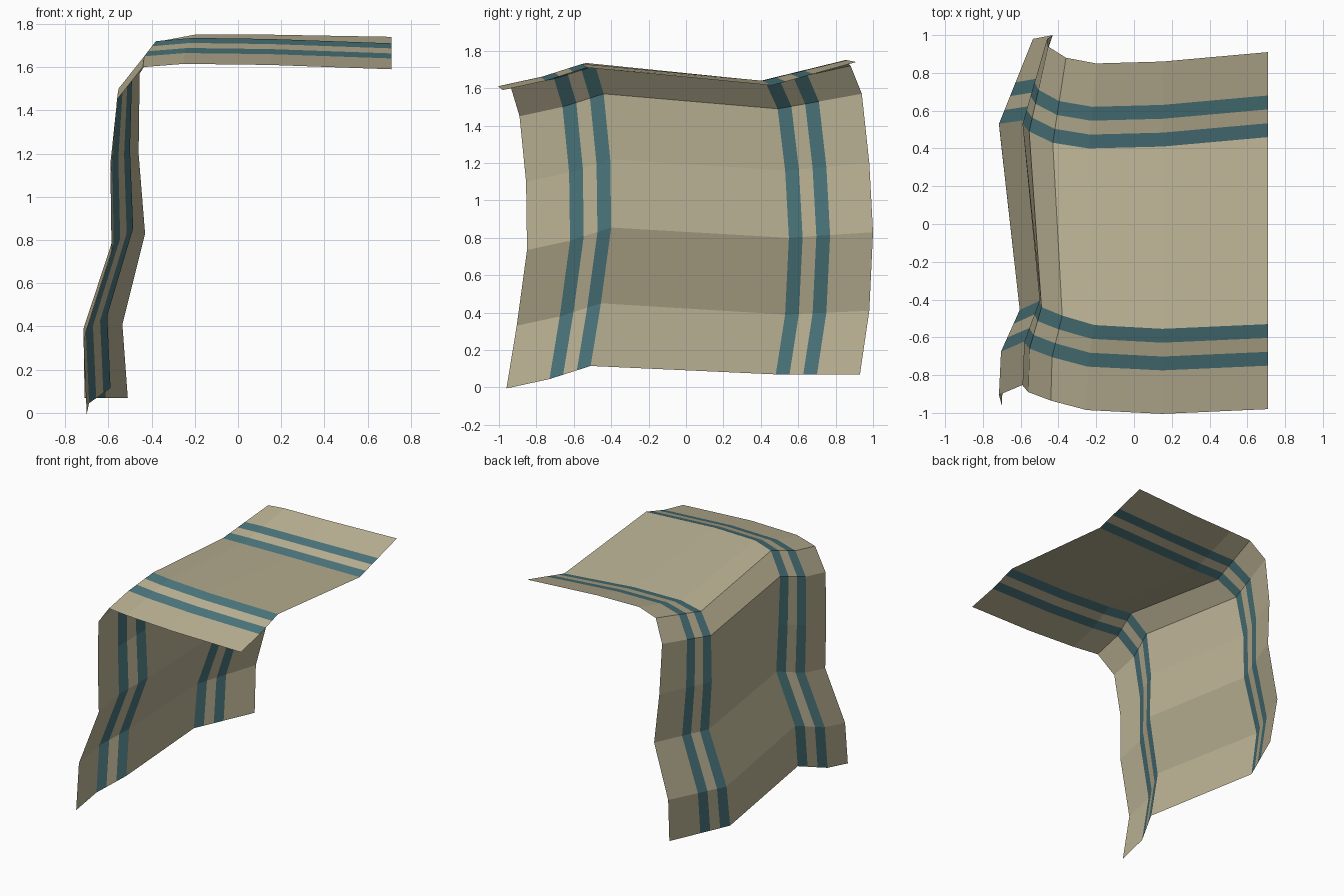
import bpy
import bmesh
from mathutils import Vector

cube = bpy.data.objects.get("Cube")
if cube:
    bpy.data.objects.remove(cube, do_unlink=True)


def make_material(name, color):
    mat = bpy.data.materials.new(name)
    mat.use_nodes = True
    mat.diffuse_color = (*color, 1)
    mat.node_tree.nodes["Principled BSDF"].inputs["Base Color"].default_value = (*color, 1)
    return mat


linen = make_material("beige linen", (0.50, 0.45, 0.30))
teal = make_material("teal stripe", (0.07, 0.18, 0.20))

# Two long creases of the cloth, from the free top end down to the hem:
# front crease, back crease, (front flap lean, back flap lean, back flap rise)
rows = [
    ((0.71, -0.53, 1.71), (0.71, 0.46, 1.615), (0, 0, 0.125)),
    ((0.15, -0.555, 1.73), (0.15, 0.41, 1.64), (0, 0, 0.11)),
    ((-0.21, -0.535, 1.735), (-0.24, 0.40, 1.64), (-0.04, 0.04, 0.11)),
    ((-0.38, -0.485, 1.72), (-0.43, 0.43, 1.62), (-0.06, 0.07, 0.10)),
    ((-0.49, -0.44, 1.57), (-0.555, 0.49, 1.49), (-0.07, 0.10, 0.08)),
    ((-0.50, -0.405, 1.22), (-0.59, 0.53, 1.16), (-0.09, 0.13, 0.04)),
    ((-0.485, -0.40, 0.855), (-0.58, 0.55, 0.80), (-0.10, 0.15, 0.03)),
    ((-0.605, -0.455, 0.45), (-0.715, 0.53, 0.39), (-0.11, 0.18, 0.02)),
    ((-0.59, -0.51, 0.115), (-0.71, 0.48, 0.07), (-0.11, 0.20, 0)),
]


def cross_section(front, back, flaps):
    """Points across the cloth: flap edge, stripe borders, flap edge."""
    front, back = Vector(front), Vector(back)
    front_lean, back_lean, rise = flaps
    front_edge = front + Vector((front_lean, -0.45, -0.12))
    front_bend = front + Vector((front_lean * 0.9, -0.22, -0.07))
    back_edge = back + Vector((back_lean, 0.45, rise))
    back_bend = back.lerp(back_edge, 0.49)
    thirds = [i / 3 for i in range(4)]
    return ([front_edge] + [front_bend.lerp(front, t) for t in thirds]
            + [back.lerp(back_bend, t) for t in thirds] + [back_edge])


# Draped cloth, every second lengthwise strip near the creases is a stripe
bm = bmesh.new()
grid = [[bm.verts.new(p) for p in cross_section(*row)] for row in rows]
stripe_strips = {1, 3, 5, 7}
for upper, lower in zip(grid, grid[1:]):
    for i in range(len(upper) - 1):
        face = bm.faces.new((upper[i], upper[i + 1], lower[i + 1], lower[i]))
        face.material_index = int(i in stripe_strips)
        face.smooth = False
bm.normal_update()

mesh = bpy.data.meshes.new("draped_cloth")
bm.to_mesh(mesh)
bm.free()
mesh.materials.append(linen)
mesh.materials.append(teal)
cloth = bpy.data.objects.new("draped_cloth", mesh)
bpy.context.collection.objects.link(cloth)
